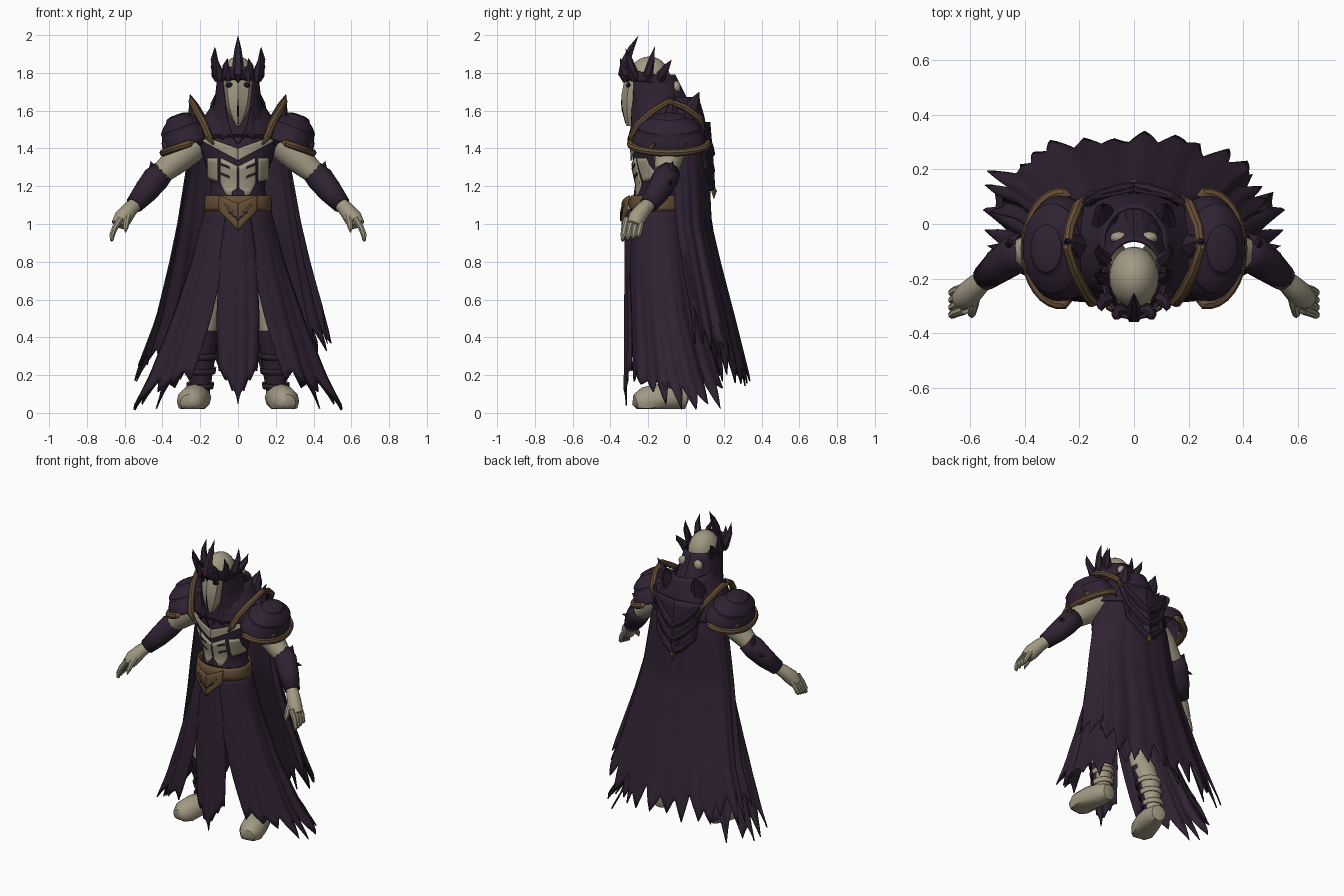
import bpy, bmesh, math, random
from math import sin, cos, radians, pi
from mathutils import Vector, Matrix

if "Cube" in bpy.data.objects:
    bpy.data.objects.remove(bpy.data.objects["Cube"], do_unlink=True)
random.seed(7)


def material(name, rgb):
    m = bpy.data.materials.new(name)
    m.use_nodes = True
    m.diffuse_color = (*rgb, 1)
    bsdf = next(n for n in m.node_tree.nodes if n.type == 'BSDF_PRINCIPLED')
    bsdf.inputs["Base Color"].default_value = (*rgb, 1)
    bsdf.inputs["Roughness"].default_value = 0.9
    return m


PURPLE = material("dark purple cloth", (0.029, 0.016, 0.032))
BONE = material("pale bone", (0.36, 0.32, 0.23))
BRONZE = material("dull bronze", (0.13, 0.075, 0.036))
BLACK = material("eye black", (0.008, 0.006, 0.01))


def finish(name, bm, mats, mirror=False, thick=0, rule=None):
    """Turn a bmesh into a smooth object with optional mirror and thickness."""
    bmesh.ops.remove_doubles(bm, verts=bm.verts, dist=0.0004)
    bmesh.ops.recalc_face_normals(bm, faces=bm.faces)
    me = bpy.data.meshes.new(name)
    if rule:
        bm.normal_update()
        for f in bm.faces:
            f.material_index = rule(f.calc_center_median(), f.normal)
    bm.to_mesh(me)
    bm.free()
    for m in mats:
        me.materials.append(m)
    me.shade_smooth()
    me.set_sharp_from_angle(angle=radians(38))
    ob = bpy.data.objects.new(name, me)
    bpy.context.scene.collection.objects.link(ob)
    if thick:
        mod = ob.modifiers.new("thickness", 'SOLIDIFY')
        mod.thickness, mod.offset = thick, 0
    if mirror:
        ob.modifiers.new("mirror", 'MIRROR').use_mirror_merge = False
    return ob


def sheet(name, fn, nu, nv, mats, **kw):
    """Grid surface from fn(u, v)."""
    bm = bmesh.new()
    g = [[bm.verts.new(fn(i / nu, j / nv)) for i in range(nu + 1)] for j in range(nv + 1)]
    for j in range(nv):
        for i in range(nu):
            bm.faces.new((g[j][i], g[j][i + 1], g[j + 1][i + 1], g[j + 1][i]))
    return finish(name, bm, mats, **kw)


def tube(name, pts, mats, sides=12, floor=0.0, **kw):
    """Round limb or spike through points (x, y, z, radius)."""
    P = [Vector(p[:3]) for p in pts]

    def fn(u, v):
        i = round(v * (len(P) - 1))
        d = P[min(i + 1, len(P) - 1)] - P[max(i - 1, 0)]
        a = 2 * pi * u
        q = P[i] + d.to_track_quat('Z', 'Y') @ Vector((cos(a), sin(a), 0)) * pts[i][3]
        q.z = max(q.z, floor)
        return q
    return sheet(name, fn, sides, len(P) - 1, mats, **kw)


def blob(name, loc, radii, mats, **kw):
    bm = bmesh.new()
    bmesh.ops.create_uvsphere(bm, u_segments=24, v_segments=14, radius=1)
    bm.transform(Matrix.Translation(loc) @ Matrix.Diagonal((*radii, 1)))
    return finish(name, bm, mats, **kw)


def interp(tab, k):
    """Piecewise linear lookup, first column ascending."""
    if k <= tab[0][0]:
        return tab[0][1:]
    for lo, hi in zip(tab, tab[1:]):
        if k <= hi[0]:
            t = (k - lo[0]) / (hi[0] - lo[0])
            return [p + (q - p) * t for p, q in zip(lo[1:], hi[1:])]
    return tab[-1][1:]


def around(tab, z, a, grow=1.0):
    """Point on an oval section (z, half width, front y, back y); a = 0 faces front."""
    w, yf, yb = interp(tab, z)
    return (w * sin(a) * grow, (yf + yb) / 2 - (yb - yf) / 2 * cos(a) * grow, z)


def loft(name, tab, mats, sides=32, rows=16, **kw):
    z0, z1 = tab[0][0], tab[-1][0]
    return sheet(name, lambda u, v: around(tab, z0 + (z1 - z0) * v, 2 * pi * u), sides, rows, mats, **kw)


def cloth(name, tab, span, top, base, teeth, depth, pleats, fold, rows=18, **kw):
    """Pleated hanging cloth with a torn hem."""
    nodes = [random.uniform(.4, 1) * depth if k % 2 else random.uniform(0, .4) * depth
             for k in range(2 * teeth + 1)]

    def fn(u, v):
        s = u * 2 * teeth
        k = min(int(s), 2 * teeth - 1)
        hem = interp(base, u)[0] + nodes[k] + (nodes[k + 1] - nodes[k]) * (s - k)
        lo, hi = span(v)
        a = radians(lo + (hi - lo) * u)
        wave = sin(pleats * a) + .5 * sin(2.3 * pleats * a + 1)
        return around(tab, top + (hem - top) * v, a, 1 + fold * v * wave)
    return sheet(name, fn, teeth * 6, rows, [PURPLE], thick=.008, **kw)


# Torso with bone plates laid on its front
TORSO = [(.98, .15, -.27, .0), (1.1, .16, -.27, .0), (1.2, .14, -.255, -.02),
         (1.32, .175, -.28, .02), (1.43, .21, -.285, .05), (1.52, .2, -.26, .06)]
loft("torso", TORSO, [PURPLE])


def plate(name, x0, x1, low, high, mats, lift):
    def fn(u, v):
        x = x0 + (x1 - x0) * u
        z = low(x) + (high(x) - low(x)) * v
        w, yf, yb = interp(TORSO, z)
        c = math.sqrt(max(0, 1 - (x / w) ** 2))
        return (x, (yf + yb) / 2 - (yb - yf) / 2 * c - lift, z)
    return sheet(name, fn, 10, 6, mats, mirror=True, thick=.009)


plate("chest_chevron", 0, .19, lambda x: 1.335 + .55 * x, lambda x: 1.40 + .36 * x, [BONE], .008)
plate("belly_plate", 0, .092, lambda x: 1.15 + 4 * max(0, x - .06) ** 1.2, lambda x: 1.305 + .5 * x, [BONE], .006)
plate("belly_hollow", 0, .03, lambda x: 1.15, lambda x: 1.2 - x, [PURPLE], .011)
plate("flank_plate", .108, .16, lambda x: 1.22 + .3 * (x - .1), lambda x: 1.35, [BONE], .006)
for k in range(2):
    plate(f"rib_gap_{k + 1}", .045, .09, lambda x: 1.225 + .05 * k + .4 * x, lambda x: 1.237 + .05 * k + .4 * x,
          [PURPLE], .0095)
plate("chest_seam", 0, .004, lambda x: 1.2, lambda x: 1.3, [PURPLE], .009)

# Belt and pointed buckle
loft("belt", [(1.07, .175, -.29, .0), (1.11, .174, -.3, .0), (1.15, .168, -.285, -.01)],
     [BRONZE], rows=4, thick=.012)
plate("buckle", 0, .1, lambda x: .965 + 1.05 * x, lambda x: 1.11 + .4 * x, [BRONZE], .068)
plate("buckle_ridge", 0, .07, lambda x: 1.03 + .9 * x, lambda x: 1.045 + .9 * x, [BRONZE], .075)
plate("buckle_shade", 0, .05, lambda x: 1.016 + .9 * x, lambda x: 1.028 + .9 * x, [PURPLE], .074)

# Legs, shins and boots
BACK_BONE = dict(mirror=True, rule=lambda c, n: int(n.y > .1))
tube("thigh", [(.08, -.12, 1.02, .06), (.135, -.14, .75, .082), (.17, -.13, .44, .066)], [BONE], mirror=True)
tube("shin", [(.175, -.13, .46, .066), (.18, -.11, .4, .075), (.19, -.08, .3, .07), (.205, -.06, .08, .052)],
     [PURPLE, BONE], sides=16, **BACK_BONE)
tube("boot", [(.2, .015, .07, 0), (.2, 0, .07, .05), (.21, -.06, .08, .07), (.23, -.14, .075, .078),
              (.25, -.22, .06, .076), (.257, -.265, .05, .05), (.26, -.285, .045, 0)],
     [BONE], floor=.02, mirror=True)
for k in range(3):
    z = .13 + .08 * k
    tube(f"shin_strap_{k + 1}", [(.2 - .006 * k, -.06 - .012 * k, z, .066 + .005 * k),
                                 (.2 - .006 * k, -.065 - .012 * k, z + .03, .07 + .005 * k)],
         [PURPLE, BONE], thick=.008, **BACK_BONE)

# Torn skirt: two side panels and a centre panel
SKIRT = [(.0, .56, -.32, .34), (.2, .46, -.315, .22), (.5, .345, -.31, .11),
         (.8, .245, -.31, .05), (1.1, .165, -.29, .0)]
cloth("skirt_side", SKIRT, lambda v: (13 + 19 * v, 165), 1.09,
      [(0, .14), (.12, .09), (.4, .012), (.7, .012), (1, .22)], 10, .2, 11, .035, mirror=True)


def centre_panel(u, v):
    s = 2 * u - 1
    hem = .04 + .17 * abs(s) ** .8 + .03 * abs(sin(9 * s))
    z = 1.08 + (hem - 1.08) * v
    w = interp([(.04, .085), (.2, .1), (.5, .112), (.8, .098), (1.08, .06)], z)[0]
    return (s * w, -.322 + .03 * s * s + .006 * cos(12 * s) * v, z)


sheet("skirt_centre", centre_panel, 24, 16, [PURPLE], thick=.008)

# Long torn cape
CAPE = [(.1, .57, -.15, .34), (.2, .54, -.13, .32), (.5, .43, -.13, .25), (.8, .36, -.16, .175),
        (1.0, .32, -.18, .13), (1.35, .265, -.2, .115), (1.52, .2, -.2, .085)]
cloth("cape", CAPE, lambda v: (78 + 4 * v, 282), 1.52,
      [(0, .36), (.16, .3), (.28, .16), (.5, .12), (.72, .1), (1, .2)], 17, .25, 9, .05, rows=24)

# Mantle over the shoulders, back drape and its folds
loft("mantle", [(1.41, .27, -.2, .11), (1.46, .25, -.285, .11), (1.56, .18, -.28, .095),
                (1.63, .13, -.24, .075), (1.67, .11, -.2, .06)], [PURPLE], rows=8, thick=.01)
sheet("back_drape", lambda u, v: (.21 * u * (1 - v) ** .8, .115 + .03 * (1 - u) * (.3 + v) - .03 * u,
                                  1.54 - .36 * v), 8, 8, [PURPLE], mirror=True, thick=.01)
for k in range(3):
    d = .09 * k
    tube(f"drape_fold_{k + 1}", [(.19 - .02 * k, .07, 1.57 - .04 * k, .01), (.13, .105, 1.48 - d, .018),
                                 (.06, .125, 1.41 - d, .022), (0, .135, 1.37 - d, .02)],
         [PURPLE], sides=8, mirror=True)
tube("back_pendant", [(0, .145, 1.2, .008), (0, .148, 1.175, .018), (0, .148, 1.13, 0)], [BRONZE], sides=6)
tube("collar_point", [(.1, .0, 1.56, .06), (.11, .045, 1.64, .035), (.115, .07, 1.7, 0)],
     [PURPLE], sides=8, mirror=True)

# Layered pauldrons with bronze rims
TILT = Matrix.Rotation(radians(20), 3, 'Y')


def dome(u, v, flare=1.0):
    a, t = 2 * pi * u, radians(95) * v
    g = flare * (.97 + .07 * ((3 * v) % 1 if v < 1 else 1))
    return Vector((.272, -.09, 1.43)) + TILT @ Vector(
        (.125 * sin(t) * cos(a), .185 * sin(t) * sin(a), .158 * cos(t))) * g


sheet("pauldron", dome, 32, 18, [PURPLE], mirror=True, thick=.008)
tube("pauldron_rim", [(*(dome((k - 9) / 30, 1, 1.06) + Vector((0, 0, .008))), .02 if 0 < k < 18 else 0)
                      for k in range(19)], [BRONZE], sides=8, mirror=True)
tube("pauldron_inner_rim", [(.13, -.29, 1.42, .006), (.155, -.285, 1.46, .021), (.18, -.25, 1.53, .021),
                            (.22, -.17, 1.6, .02), (.245, -.09, 1.65, .018), (.235, -.01, 1.62, .02),
                            (.205, .07, 1.56, .02), (.17, .11, 1.48, 0)], [BRONZE], sides=8, mirror=True)
tube("pauldron_horn", [(.22, -.08, 1.56, .05), (.235, -.07, 1.63, .025), (.255, -.06, 1.69, 0)],
     [PURPLE], sides=6, mirror=True)
for y in (-.18, .0):
    tube("rim_tip", [(.365, y, 1.41, .025), (.41, y + .02 * (1 if y else 0), 1.43, 0)],
         [BRONZE], sides=6, mirror=True)

# Arms, bracers and hands
tube("upper_arm", [(.22, -.08, 1.43, .085), (.31, -.09, 1.355, .08), (.37, -.1, 1.3, .066), (.44, -.11, 1.24, .05)],
     [BONE], mirror=True)
tube("bracer", [(.395, -.09, 1.28, .058), (.435, -.11, 1.24, .068), (.49, -.15, 1.17, .06),
                (.55, -.2, 1.1, .044)], [PURPLE], mirror=True, thick=.008)
tube("bracer_spike", [(.43, -.09, 1.23, .045), (.45, -.075, 1.29, .025), (.462, -.07, 1.335, 0)],
     [PURPLE], sides=6, mirror=True)
tube("bracer_barb", [(.46, -.11, 1.22, .03), (.5, -.085, 1.22, .015), (.54, -.08, 1.22, 0)],
     [PURPLE], sides=6, mirror=True)
tube("hand", [(.53, -.185, 1.12, .034), (.575, -.225, 1.075, .042), (.61, -.26, 1.03, .048),
              (.632, -.275, .995, .04), (.637, -.28, .98, 0)], [BONE], mirror=True)
for k in range(4):
    y = -.315 + .027 * k
    tube("finger", [(.62, y, 1.03, .017), (.652, y - .01, .98, .017), (.667, y - .018, .94, .015),
                    (.668, y - .02, .915 + .006 * k, .011), (.667, y - .02, .905 + .006 * k, 0)],
         [BONE], sides=8, mirror=True)
tube("thumb", [(.58, -.25, 1.06, .022), (.588, -.3, 1.02, .018), (.595, -.33, .98, .015), (.595, -.345, .95, 0)],
     [BONE], sides=8, mirror=True)

# Skull, beaked mask and eyes
blob("skull", (0, -.195, 1.765), (.092, .112, .122), [BONE])
blob("nape", (.055, -.05, 1.725), (.032, .022, .032), [BONE], mirror=True)
loft("mask", [(1.52, .012, -.315, -.25), (1.57, .045, -.33, -.2), (1.63, .068, -.342, -.15),
              (1.7, .08, -.34, -.13), (1.74, .083, -.33, -.13), (1.79, .08, -.32, -.13)],
     [BONE], sides=8, rows=8)
blob("eye", (.04, -.302, 1.735), (.025, .015, .016), [BLACK], mirror=True)
tube("mask_seam", [(0, -.342, 1.66, .002), (0, -.338, 1.61, .005), (0, -.318, 1.53, .003)], [BLACK], sides=6)

# Hood hanging beside the face
HOOD = [(1.4, .17, -.305, .085), (1.55, .145, -.3, .06), (1.65, .12, -.31, .01), (1.79, .104, -.325, -.06)]
cloth("hood", HOOD, lambda v: (52 * (1 - v) ** .8, 180), 1.79,
      [(0, 1.42), (.5, 1.45), (1, 1.5)], 6, .06, 16, .03, rows=12, mirror=True)

# Spiked crown
CROWN = [(1.75, .108, -.33, -.06), (1.79, .112, -.34, -.06), (1.83, .114, -.345, -.06)]
sheet("crown_band", lambda u, v: around(CROWN, 1.75 + .015 * cos(2 * pi * u) + (.045 + .025 * cos(2 * pi * u)) * v,
                                        2 * pi * u), 60, 4, [PURPLE], thick=.012)
tube("crown_front_spike", [(0, -.33, 1.745, 0), (0, -.33, 1.79, .034), (0, -.32, 1.86, .028),
                           (0, -.29, 1.93, .018), (0, -.25, 2.0, 0)], [PURPLE], sides=6)
SPIKES = [(.05, -.32, .055, -.35, 1.88), (.095, -.275, .118, -.32, 1.93), (.108, -.2, .122, -.165, 1.94),
          (.1, -.13, .13, -.075, 1.87)]
for bx, by, tx, ty, tz in SPIKES:
    mx, my = bx * .4 + tx * .6 + .012, by * .5 + ty * .5
    tube("crown_spike", [(bx, by, 1.755, .016), (bx + .006, by, 1.79, .028), (mx, my, 1.79 + (tz - 1.79) * .55, .017),
                         (tx, ty, tz, 0)], [PURPLE], sides=6, mirror=True)
